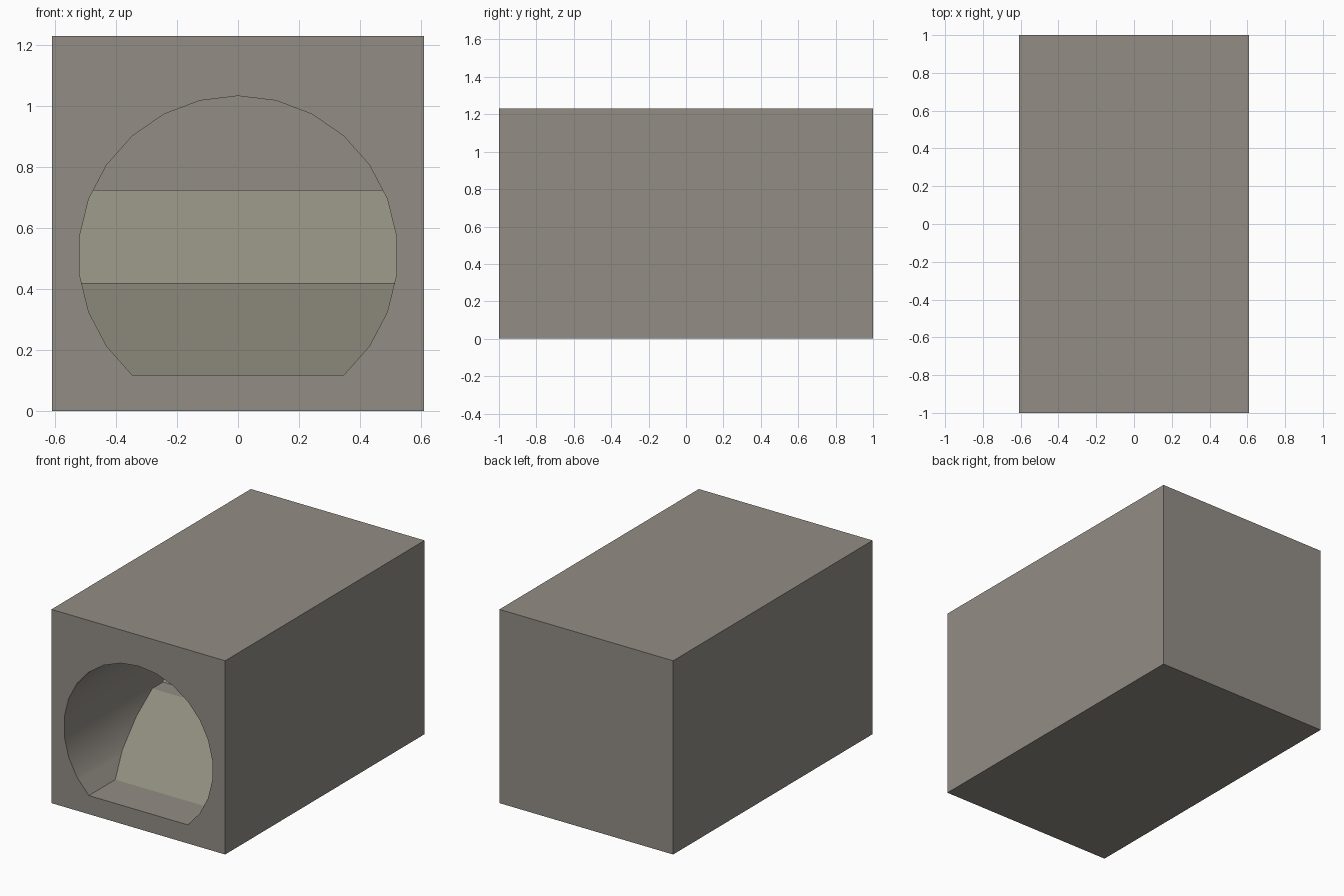
import bpy, bmesh, math

if "Cube" in bpy.data.objects:
    bpy.data.objects.remove(bpy.data.objects["Cube"])

W, H, L = 1.22, 1.23, 2.0
SIDES, RADIUS, CENTRE_Z = 26, 0.5235, 0.51
BACK = 0.995          # inner side of the thin end wall


def material(name, rgb):
    m = bpy.data.materials.new(name)
    m.diffuse_color = (*rgb, 1)
    m.use_nodes = True
    m.node_tree.nodes["Principled BSDF"].inputs["Base Color"].default_value = m.diffuse_color
    return m


stone = material("warm_grey_stone", (0.29, 0.27, 0.235))
olive = material("olive_grey_ramp", (0.282, 0.272, 0.214))


def prism(name, points, direction):
    """Extrude a closed outline of 3D points along a direction."""
    bm = bmesh.new()
    face = bm.faces.new([bm.verts.new(p) for p in points])
    ext = bmesh.ops.extrude_face_region(bm, geom=[face])
    moved = [g for g in ext["geom"] if isinstance(g, bmesh.types.BMVert)]
    bmesh.ops.translate(bm, verts=moved, vec=direction)
    bmesh.ops.recalc_face_normals(bm, faces=bm.faces)
    mesh = bpy.data.meshes.new(name)
    bm.to_mesh(mesh)
    bm.free()
    obj = bpy.data.objects.new(name, mesh)
    bpy.context.collection.objects.link(obj)
    obj.data.materials.append(stone)
    return obj


def combine(obj, other, operation):
    mod = obj.modifiers.new("cut", "BOOLEAN")
    mod.operation, mod.object, mod.solver = operation, other, "EXACT"
    bpy.ops.object.select_all(action="DESELECT")
    bpy.context.view_layer.objects.active = obj
    obj.select_set(True)
    bpy.ops.object.modifier_apply(modifier=mod.name)


def tunnel(start):
    # round bore with a flat floor
    pts = []
    for i in range(-10, 11):
        a = i * math.tau / SIDES
        pts.append((RADIUS * math.sin(a), start, CENTRE_Z + RADIUS * math.cos(a)))
    return prism("tunnel_cutter", pts, (0, BACK - start, 0))


cutter = tunnel(-1.2)
floor_z = CENTRE_Z + RADIUS * math.cos(10 * math.tau / SIDES)

# outer block, bored from the front and closed at the back
block = prism("tunnel_block", [(-W / 2, -L / 2, 0), (W / 2, -L / 2, 0),
                               (W / 2, -L / 2, H), (-W / 2, -L / 2, H)], (0, L, 0))
combine(block, cutter, "DIFFERENCE")
bpy.ops.object.shade_smooth_by_angle(angle=math.radians(30))

# stepped ramp inside the bore: slope, short landing, steeper slope, upper landing
side = [(-0.735, 0), (-0.735, floor_z), (-0.127, 0.42), (-0.02, 0.42),
        (0.20, 0.725), (1.1, 0.725), (1.1, 0)]
ramp = prism("inner_ramp", [(-0.6, y, z) for y, z in side], (1.2, 0, 0))
combine(ramp, cutter, "INTERSECT")
ramp.data.materials.clear()
ramp.data.materials.append(stone)
ramp.data.materials.append(olive)
for p in ramp.data.polygons:
    p.material_index = int(p.normal.y < -0.2 and p.normal.z > 0.2)

bpy.data.objects.remove(cutter)
